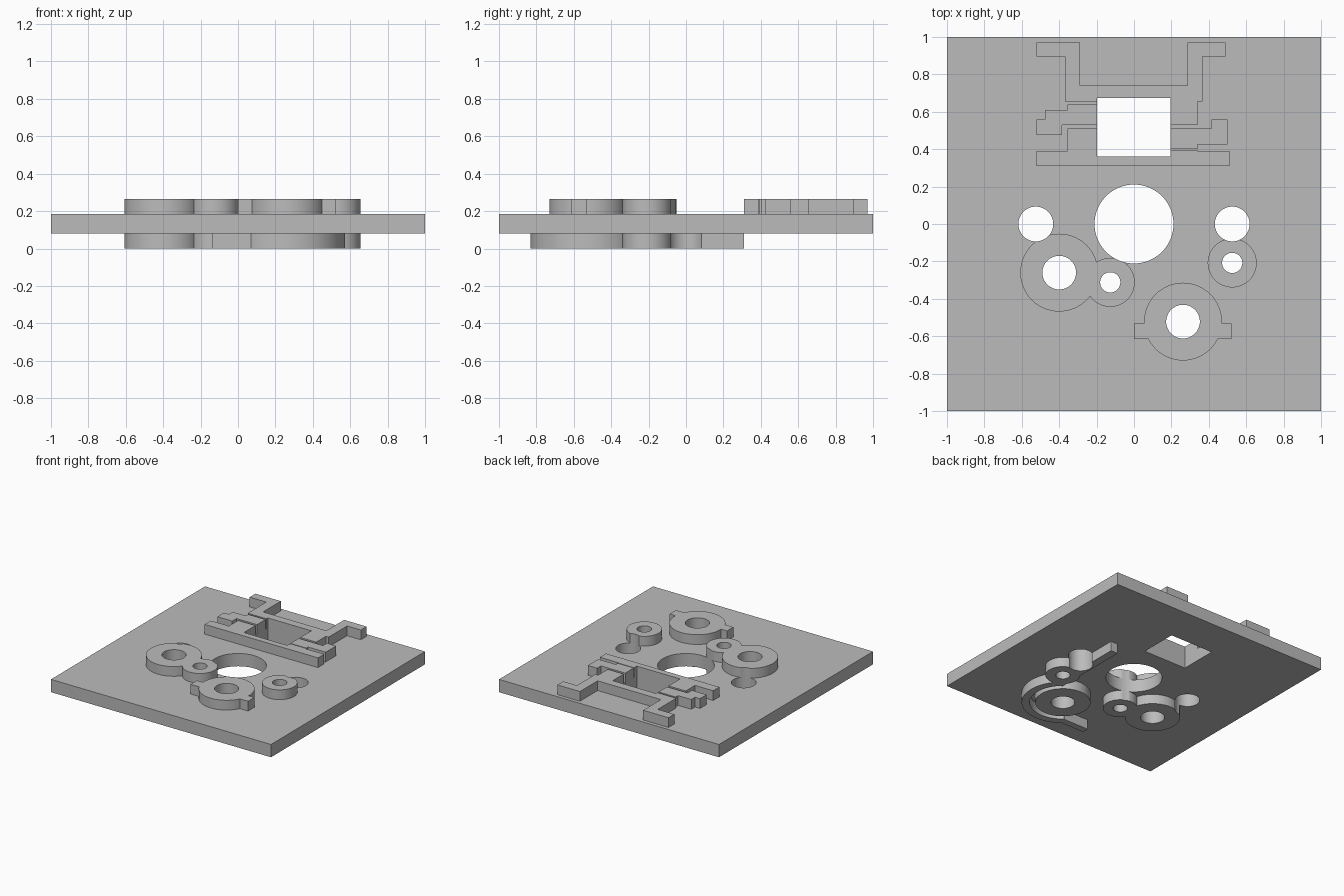
import bpy, bmesh
from math import cos, sin, pi, radians

if "Cube" in bpy.data.objects:
    bpy.data.objects.remove(bpy.data.objects["Cube"])

BOTTOM, PLATE_LOW, PLATE_HIGH, TOP = 0.0, 0.08, 0.185, 0.265

grey = bpy.data.materials.new("plain grey")
grey.use_nodes = True
grey.diffuse_color = (0.5, 0.5, 0.5, 1)
grey.node_tree.nodes["Principled BSDF"].inputs["Base Color"].default_value = (0.5, 0.5, 0.5, 1)


def prism(name, outlines, low, high):
    """Extrude closed outlines straight up from low to high."""
    bm = bmesh.new()
    for points in outlines:
        face = bm.faces.new([bm.verts.new((x, y, low)) for x, y in points])
        out = bmesh.ops.extrude_face_region(bm, geom=[face])
        verts = [v for v in out["geom"] if isinstance(v, bmesh.types.BMVert)]
        bmesh.ops.translate(bm, verts=verts, vec=(0, 0, high - low))
    bmesh.ops.recalc_face_normals(bm, faces=bm.faces)
    mesh = bpy.data.meshes.new(name)
    bm.to_mesh(mesh)
    bm.free()
    mesh.materials.append(grey)
    obj = bpy.data.objects.new(name, mesh)
    bpy.context.collection.objects.link(obj)
    return obj


def arc(x, y, r, start=0, end=360, steps=64):
    n = steps if end - start == 360 else steps + 1
    angles = [radians(start + (end - start) * i / steps) for i in range(n)]
    return [(x + r * cos(a), y + r * sin(a)) for a in angles]


def box(x0, x1, y0, y1):
    return [(x0, y0), (x1, y0), (x1, y1), (x0, y1)]


def combine(obj, other, operation):
    mod = obj.modifiers.new("combine", "BOOLEAN")
    mod.operation, mod.solver, mod.object = operation, "EXACT", other
    bpy.context.view_layer.update()
    deps = bpy.context.evaluated_depsgraph_get()
    mesh = bpy.data.meshes.new_from_object(obj.evaluated_get(deps))
    obj.modifiers.clear()
    obj.data = mesh


def fused(name, outlines, low, high):
    """Make one solid out of overlapping outlines."""
    obj = prism(name, outlines[:1], low, high)
    for outline in outlines[1:]:
        extra = prism("extra", [outline], low, high)
        combine(obj, extra, "UNION")
        bpy.data.objects.remove(extra)
    return obj


# Wheel centres shared by both sides
LARGE_LEFT, SMALL_LEFT = (-0.4, -0.26), (-0.127, -0.312)
LARGE_RIGHT, SMALL_RIGHT = (0.262, -0.522), (0.525, -0.208)
BIG, SMALL = 0.208, 0.131

parts = [prism("base_plate", [box(-1, 1, -1, 1)], PLATE_LOW, PLATE_HIGH)]

# Round bosses above and below the plate
for side, low, high in (("upper", PLATE_HIGH, TOP), ("lower", BOTTOM, PLATE_LOW)):
    parts.append(fused(side + "_wheel_pair", [arc(*LARGE_LEFT, BIG), arc(*SMALL_LEFT, SMALL)], low, high))
parts.append(fused("upper_small_boss", [arc(*SMALL_RIGHT, SMALL)], PLATE_HIGH, TOP))
parts.append(fused("upper_tabbed_boss", [arc(*LARGE_RIGHT, BIG), box(0, 0.522, -0.615, -0.533)],
                   PLATE_HIGH, TOP))
parts.append(fused("lower_large_boss", [arc(*LARGE_RIGHT, BIG)], BOTTOM, PLATE_LOW))

# Curved lever around the lower boss, with a straight arm and a short tail
sweep = arc(*LARGE_RIGHT, 0.31, -132, 45) + arc(*LARGE_RIGHT, 0.25, -132, 45)[::-1]
parts.append(fused("lower_lever", [sweep, arc(*SMALL_RIGHT, SMALL), box(0.42, 0.485, -0.34, 0.31),
                                   box(-0.14, 0.09, -0.765, -0.71)], BOTTOM, PLATE_LOW))

# Stepped tracks around the window
tracks = {
    "back_track": [(-.52, .97), (-.29, .97), (-.29, .74), (.285, .74), (.285, .97), (.49, .97),
                   (.49, .895), (.365, .895), (.365, .655), (.34, .655), (.34, .53), (.15, .53),
                   (.15, .655), (-.37, .655), (-.37, .895), (-.52, .895)],
    "left_track": [(-.15, .64), (-.355, .64), (-.355, .61), (-.475, .61), (-.475, .56), (-.52, .56),
                   (-.52, .475), (-.385, .475), (-.385, .53), (-.15, .53)],
    "right_track": [(.15, .51), (.415, .51), (.415, .56), (.5, .56), (.5, .425), (.34, .425),
                    (.34, .402), (.15, .402)],
    "front_track": [(-.52, .39), (-.355, .39), (-.355, .51), (-.15, .51), (-.15, .395), (.34, .395),
                    (.34, .39), (.51, .39), (.51, .31), (-.52, .31)],
}
for name, outline in tracks.items():
    parts.append(prism(name, [outline], PLATE_HIGH, TOP))

# Round holes and the window go through everything
holes = [arc(0, 0, 0.211), arc(-0.525, 0, 0.093), arc(0.525, 0, 0.093),
         arc(*LARGE_LEFT, 0.09), arc(*LARGE_RIGHT, 0.09),
         arc(*SMALL_LEFT, 0.054), arc(*SMALL_RIGHT, 0.054)]
cutter = prism("hole_cutter", holes + [box(-0.198, 0.195, 0.36, 0.673)], -0.1, 0.4)
cutter.hide_render = True
for part in parts:
    combine(part, cutter, "DIFFERENCE")
bpy.data.objects.remove(cutter)

# Smooth round walls, sharp rims
for part in parts:
    bpy.ops.object.select_all(action="DESELECT")
    part.select_set(True)
    bpy.context.view_layer.objects.active = part
    bpy.ops.object.shade_smooth_by_angle(angle=pi / 6)
